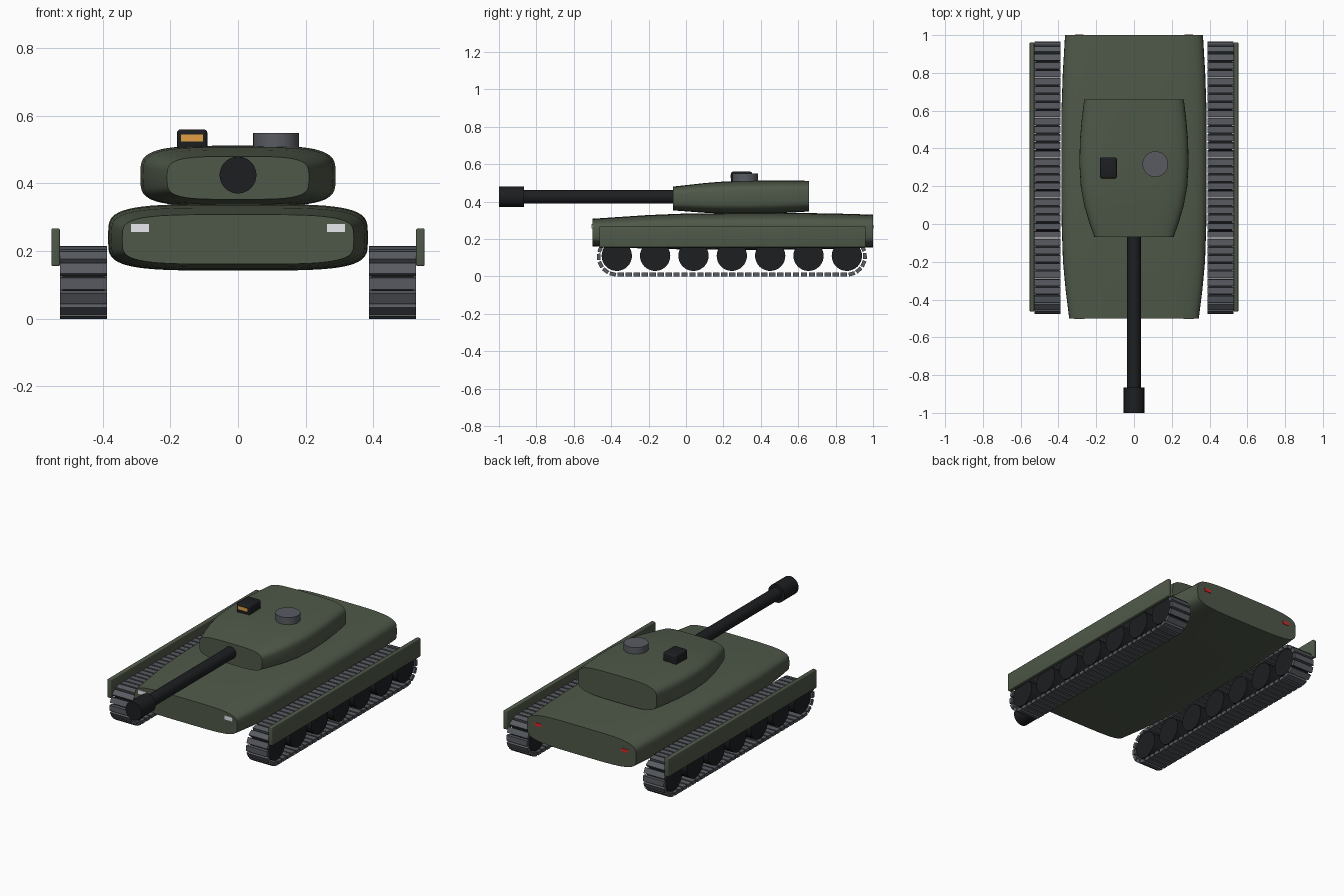
import bpy, bmesh, math
from mathutils import Matrix, Vector

if "Cube" in bpy.data.objects:
    bpy.data.objects.remove(bpy.data.objects["Cube"])


def mat(name, r, g, b):
    m = bpy.data.materials.new(name)
    m.diffuse_color = (r, g, b, 1)
    m.use_nodes = True
    m.node_tree.nodes["Principled BSDF"].inputs["Base Color"].default_value = m.diffuse_color
    return m


GREEN = mat("green", 0.078, 0.098, 0.066)
DARK = mat("dark", 0.012, 0.013, 0.015)
STEEL = mat("steel", 0.098, 0.105, 0.12)
WHITE = mat("white", 0.8, 0.82, 0.85)
RED = mat("red", 0.7, 0.02, 0.02)
AMBER = mat("amber", 0.75, 0.35, 0.06)


def finish(bm, name, material, smooth=True):
    bmesh.ops.recalc_face_normals(bm, faces=bm.faces)
    me = bpy.data.meshes.new(name)
    bm.to_mesh(me)
    bm.free()
    ob = bpy.data.objects.new(name, me)
    bpy.context.collection.objects.link(ob)
    me.materials.append(material)
    if smooth:
        bpy.ops.object.select_all(action='DESELECT')
        ob.select_set(True)
        bpy.context.view_layer.objects.active = ob
        bpy.ops.object.shade_smooth_by_angle(angle=math.radians(35))
    return ob


def add_box(bm, centre, size, rot=Matrix()):
    m = Matrix.Translation(centre) @ rot @ Matrix.Diagonal((*size, 1))
    bmesh.ops.create_cube(bm, size=1, matrix=m)


def box(name, centre, size, material, bevel=0):
    bm = bmesh.new()
    add_box(bm, centre, size)
    if bevel:
        bmesh.ops.bevel(bm, geom=bm.edges[:], offset=bevel, segments=3,
                        profile=0.5, affect='EDGES')
    return finish(bm, name, material, bool(bevel))


def cylinder(name, centre, radius, depth, axis, material, segs=40):
    bm = bmesh.new()
    rot = Vector((0, 0, 1)).rotation_difference(Vector(axis)).to_matrix().to_4x4()
    bmesh.ops.create_cone(bm, cap_ends=True, segments=segs, radius1=radius,
                          radius2=radius, depth=depth,
                          matrix=Matrix.Translation(centre) @ rot)
    return finish(bm, name, material)


def loft(name, sections, power, material, segs=56):
    """Superellipse sections (y, half width, bottom, top) joined along y."""
    bm = bmesh.new()
    rings = []
    for y, w, lo, hi in sections:
        ring = []
        for i in range(segs):
            t = 2 * math.pi * i / segs
            c, s = math.cos(t), math.sin(t)
            x = math.copysign(abs(c) ** (2 / power), c) * w
            z = math.copysign(abs(s) ** (2 / power), s) * (hi - lo) / 2
            ring.append(bm.verts.new((x, y, (hi + lo) / 2 + z)))
        rings.append(ring)
    for a, b in zip(rings, rings[1:]):
        for i in range(segs):
            j = (i + 1) % segs
            bm.faces.new((a[i], a[j], b[j], b[i]))
    bm.faces.new(rings[0])
    bm.faces.new(rings[-1])
    return finish(bm, name, material)


# Hull and turret
loft("hull", [(-0.5, 0.343, 0.161, 0.308), (-0.35, 0.362, 0.154, 0.318),
              (-0.2, 0.376, 0.148, 0.328), (0.0, 0.383, 0.144, 0.336),
              (0.3, 0.385, 0.142, 0.339), (0.6, 0.384, 0.143, 0.339),
              (0.8, 0.377, 0.147, 0.336), (1.0, 0.365, 0.155, 0.33)], 4.2, GREEN)
loft("turret", [(-0.07, 0.21, 0.353, 0.48), (0.02, 0.241, 0.346, 0.49),
                (0.1, 0.264, 0.34, 0.499), (0.2, 0.282, 0.335, 0.507),
                (0.32, 0.289, 0.333, 0.511), (0.45, 0.286, 0.336, 0.512),
                (0.56, 0.276, 0.341, 0.512), (0.658, 0.264, 0.347, 0.511)], 4, GREEN)

# Gun
cylinder("gun_barrel", (0, -0.46, 0.425), 0.036, 0.86, (0, 1, 0), DARK)
cylinder("gun_muzzle", (0, -0.9325, 0.425), 0.0545, 0.135, (0, 1, 0), DARK)

# Roof fittings
cylinder("commander_hatch", (0.113, 0.317, 0.52), 0.068, 0.06, (0, 0, 1), STEEL)
box("sight_housing", (-0.136, 0.297, 0.525), (0.09, 0.112, 0.07), DARK, 0.01)
box("sight_window", (-0.136, 0.243, 0.535), (0.066, 0.008, 0.02), AMBER)

# Running gear: stadium-shaped track loop
Y0, Y1, ZC, R, LINKS = -0.37, 0.86, 0.1065, 0.0965, 72
RUN = Y1 - Y0
LOOP = 2 * RUN + 2 * math.pi * R


def track_point(d):
    """Position (y, z) and tangent angle at distance d along the loop."""
    arc = math.pi * R
    if d < RUN:
        return Y0 + d, ZC - R, 0
    d -= RUN
    if d < arc:
        a = d / R
        return Y1 + R * math.sin(a), ZC - R * math.cos(a), a
    d -= arc
    if d < RUN:
        return Y1 - d, ZC + R, math.pi
    a = (d - RUN) / R
    return Y0 - R * math.sin(a), ZC + R * math.cos(a), math.pi + a


for side, s in (("left", -1), ("right", 1)):
    bm = bmesh.new()
    for i in range(LINKS):
        y, z, a = track_point((i + 0.5) * LOOP / LINKS)
        add_box(bm, (s * 0.458, y, z), (0.139, 0.034, 0.02),
                Matrix.Rotation(a, 4, 'X'))
    finish(bm, side + "_track", STEEL, False)
    for i in range(7):
        cylinder(f"{side}_road_wheel_{i + 1}", (s * 0.458, Y0 + RUN * i / 6, 0.11),
                 0.081, 0.125, (1, 0, 0), DARK, 32)
    box(side + "_side_skirt", (s * 0.54, 0.249, 0.211), (0.025, 1.424, 0.112),
        GREEN, 0.005)
    # Lights
    box(side + "_headlight", (s * 0.29, -0.497, 0.268), (0.054, 0.014, 0.024), WHITE)
    box(side + "_tail_light", (s * 0.29, 0.997, 0.265), (0.045, 0.012, 0.018), RED)
